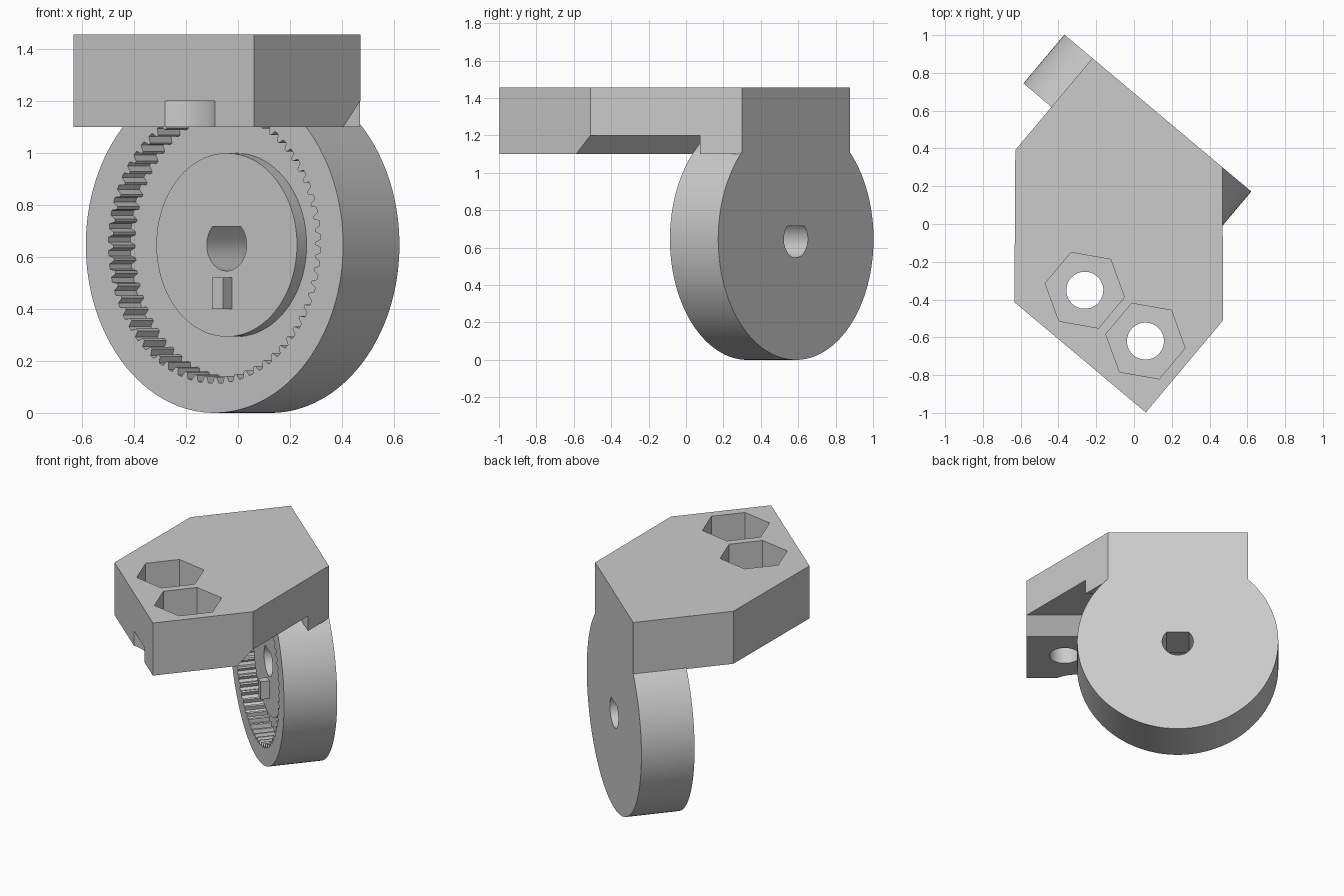
import bpy, bmesh, math
from mathutils import Matrix

if "Cube" in bpy.data.objects:
    bpy.data.objects.remove(bpy.data.objects["Cube"])

grey = bpy.data.materials.new("plain grey")
grey.use_nodes = True
colour = (0.6, 0.6, 0.6, 1)
grey.diffuse_color = colour
grey.node_tree.nodes["Principled BSDF"].inputs["Base Color"].default_value = colour

# Local frame: u along the disc width, v towards its back, turned at the end
AXIS_U, AXIS_Z = -0.281, 0.646
FRONT, BACK, FLOOR, BOSS = 0.194, 0.531, 0.325, 0.267
PLATE_LOW, PLATE_TOP = 1.1, 1.455


def prism(name, points, axis, start, end):
    """Extrude a flat outline along z (u, v), v (u, z) or u (v, z)."""
    place = {"z": lambda p, h: (p[0], p[1], h),
             "v": lambda p, h: (p[0], h, p[1]),
             "u": lambda p, h: (h, p[0], p[1])}[axis]
    bm = bmesh.new()
    low = [bm.verts.new(place(p, start)) for p in points]
    high = [bm.verts.new(place(p, end)) for p in points]
    bm.faces.new(low)
    bm.faces.new(high)
    for i in range(len(points)):
        j = (i + 1) % len(points)
        bm.faces.new((low[i], low[j], high[j], high[i]))
    bmesh.ops.recalc_face_normals(bm, faces=bm.faces)
    mesh = bpy.data.meshes.new(name)
    bm.to_mesh(mesh)
    bm.free()
    mesh.materials.append(grey)
    obj = bpy.data.objects.new(name, mesh)
    bpy.context.collection.objects.link(obj)
    return obj


def ring(cu, cv, radius, count, turn=0.0):
    return [(cu + radius * math.cos(math.tau * i / count + turn),
             cv + radius * math.sin(math.tau * i / count + turn))
            for i in range(count)]


def combine(target, tool, operation):
    mod = target.modifiers.new("combine", "BOOLEAN")
    mod.operation, mod.solver, mod.object = operation, "EXACT", tool
    bpy.context.view_layer.objects.active = target
    bpy.ops.object.modifier_apply(modifier=mod.name)
    bpy.data.objects.remove(tool)


# Six-sided mounting plate
bracket = prism("mounting_bracket",
                [(0.689, -0.724), (0.689, -0.089), (0.167, BACK),
                 (-0.733, BACK), (-0.733, -0.104), (-0.219, -0.724)],
                "z", PLATE_LOW, PLATE_TOP)

# Clearance under the plate, with a sloped front wall
combine(bracket, prism("clearance", [(-0.2, 1.09), (-0.09, 1.2), (0.36, 1.2), (0.36, 1.09)],
                       "u", -0.66, 0.9), "DIFFERENCE")

# Shallow round relief in the front edge
combine(bracket, prism("edge_relief", ring(0.366, -0.88, 0.2, 64),
                       "z", 1.0, 1.2), "DIFFERENCE")

# Bolt holes with hexagonal nut pockets
for u in (0.026, 0.445):
    combine(bracket, prism("nut_pocket", ring(u, -0.436, 0.213, 6, math.pi / 6),
                           "z", 1.275, 1.6), "DIFFERENCE")
    combine(bracket, prism("bolt_hole", ring(u, -0.436, 0.098, 48),
                           "z", 1.0, 1.6), "DIFFERENCE")

# Wheel housing
combine(bracket, prism("housing", ring(AXIS_U, AXIS_Z, 0.646, 128),
                       "v", FRONT, BACK), "UNION")

# Toothed recess in the housing front
teeth = 64
outline = []
for i in range(teeth):
    for part, radius in ((0.0, 0.508), (0.22, 0.508), (0.42, 0.532), (0.8, 0.532)):
        a = math.tau * (i + part) / teeth
        outline.append((AXIS_U + radius * math.cos(a), AXIS_Z + radius * math.sin(a)))
combine(bracket, prism("toothed_recess", outline, "v", FRONT - 0.05, FLOOR), "DIFFERENCE")

# Central boss and its small key
combine(bracket, prism("boss", ring(AXIS_U, AXIS_Z, 0.353, 96),
                       "v", BOSS, FLOOR + 0.05), "UNION")
key = [(AXIS_U + s * 0.027, z) for s, z in ((-1, 0.4), (1, 0.4), (1, 0.52), (-1, 0.52))]
combine(bracket, prism("key", key, "v", BOSS - 0.055, BOSS + 0.05), "UNION")

# D-shaped shaft hole
shaft = [(u, min(z, 0.718)) for u, z in ring(AXIS_U, AXIS_Z, 0.1, 64)
         if z < 0.718 or abs(u - AXIS_U) > 0.066]
combine(bracket, prism("shaft_hole", shaft, "v", 0.0, 0.8), "DIFFERENCE")

# Turn into place and shade
bracket.data.transform(Matrix.Rotation(math.radians(-40), 4, "Z"))
bpy.ops.object.select_all(action="DESELECT")
bracket.select_set(True)
bpy.context.view_layer.objects.active = bracket
bpy.ops.object.shade_smooth_by_angle(angle=math.radians(25))
